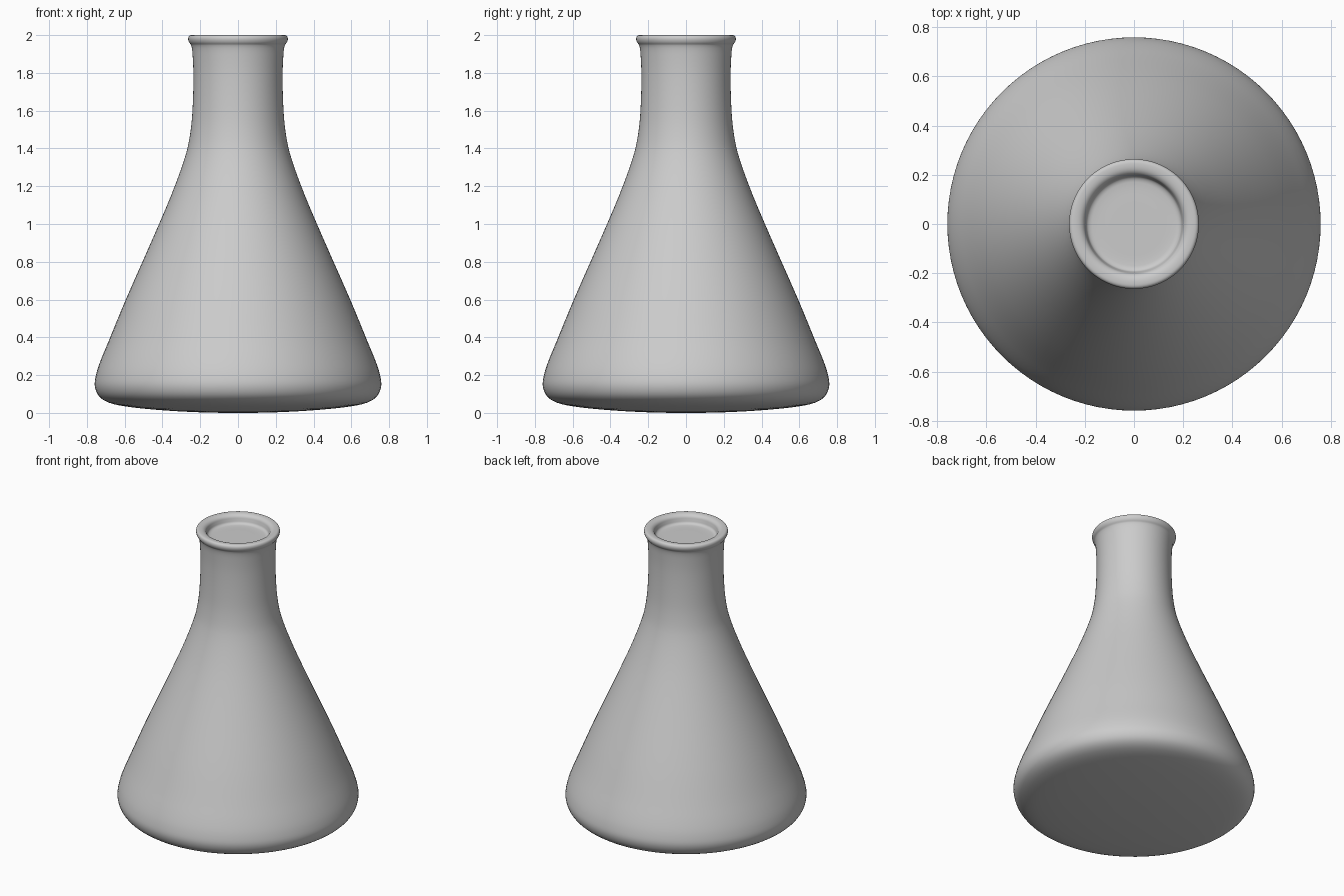
import bpy, bmesh, math
from mathutils import Vector
from mathutils.geometry import interpolate_bezier

if "Cube" in bpy.data.objects:
    bpy.data.objects.remove(bpy.data.objects["Cube"])

SIDES = 96

# half profile (radius, height): underside, body, neck, lip, shallow mouth
profile = [
    (0.0, 0.0), (0.2, 0.003), (0.4, 0.014), (0.58, 0.032), (0.68, 0.053),
    (0.735, 0.087), (0.758, 0.14), (0.752, 0.20), (0.73, 0.27), (0.685, 0.38),
    (0.594, 0.6), (0.418, 1.0), (0.335, 1.2), (0.273, 1.38), (0.25, 1.5),
    (0.24, 1.62), (0.236, 1.78), (0.24, 1.89), (0.247, 1.945), (0.259, 1.962),
    (0.264, 1.98), (0.259, 1.995), (0.245, 2.0), (0.22, 1.997), (0.204, 1.985),
    (0.197, 1.965), (0.19, 1.947), (0.17, 1.939), (0.09, 1.938), (0.0, 1.938),
]


def smooth_profile(points, steps=4):
    """Rounded curve through the points, with handles scaled to each span."""
    p = [Vector((r, 0, z)) for r, z in points]
    last = len(p) - 1
    tangent = [(p[min(i + 1, last)] - p[max(i - 1, 0)]).normalized()
               for i in range(len(p))]
    tangent[0], tangent[-1] = Vector((1, 0, 0)), Vector((-1, 0, 0))
    out = [p[0]]
    for i in range(last):
        h = (p[i + 1] - p[i]).length / 3
        out += interpolate_bezier(p[i], p[i] + tangent[i] * h,
                                  p[i + 1] - tangent[i + 1] * h, p[i + 1],
                                  steps + 1)[1:]
    return out


# flask: the profile turned around the vertical axis
bm = bmesh.new()
verts = [bm.verts.new(co) for co in smooth_profile(profile)]
edges = [bm.edges.new(pair) for pair in zip(verts, verts[1:])]
bmesh.ops.spin(bm, geom=verts + edges, cent=(0, 0, 0), axis=(0, 0, 1),
               angle=math.tau, steps=SIDES, use_duplicate=False)
bmesh.ops.remove_doubles(bm, verts=bm.verts, dist=1e-4)
bmesh.ops.recalc_face_normals(bm, faces=bm.faces)
for face in bm.faces:
    face.smooth = True

mesh = bpy.data.meshes.new("flask")
bm.to_mesh(mesh)
bm.free()
flask = bpy.data.objects.new("flask", mesh)
bpy.context.collection.objects.link(flask)
